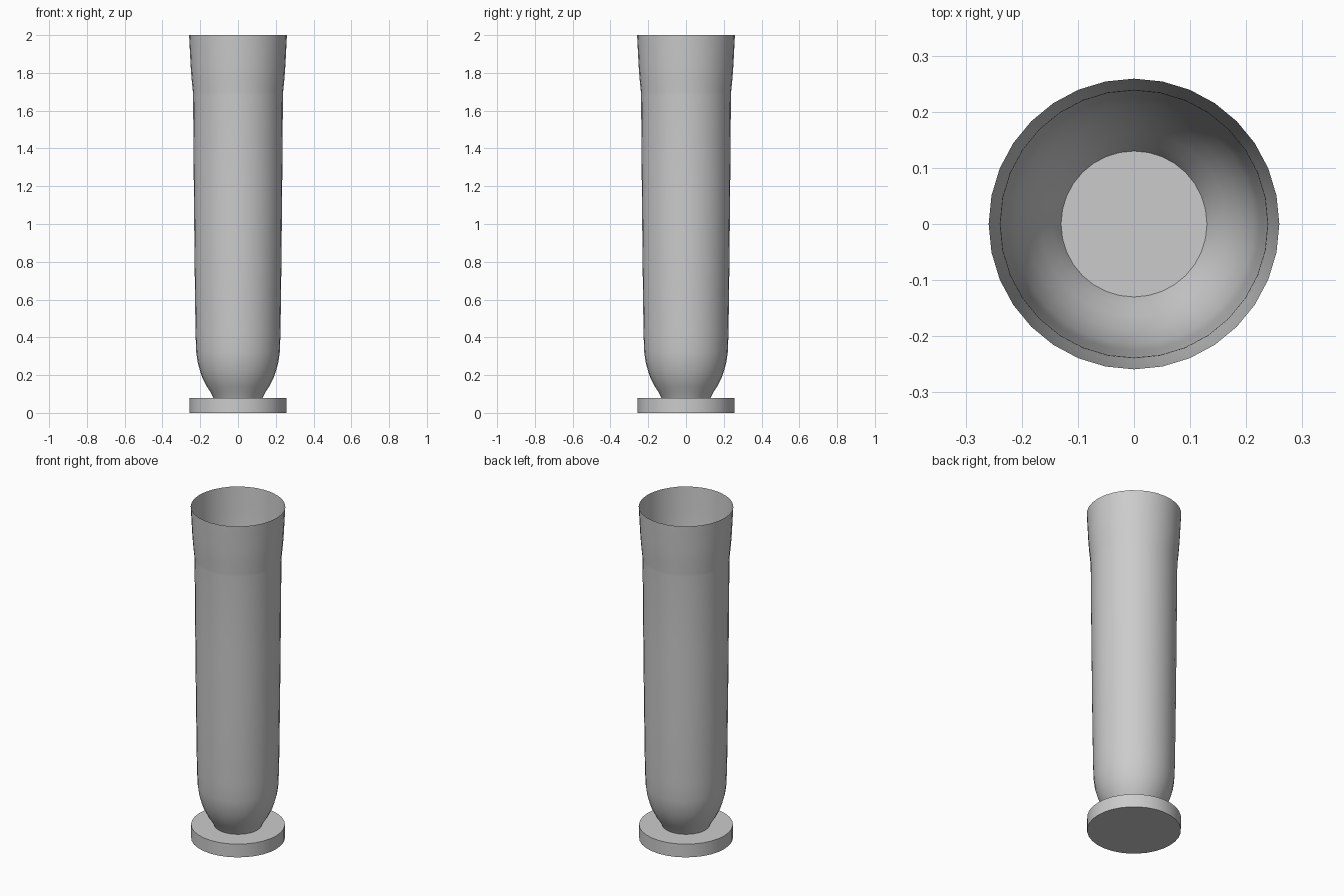
import bpy, bmesh, math

if "Cube" in bpy.data.objects:
    bpy.data.objects.remove(bpy.data.objects["Cube"], do_unlink=True)

SIDES = 32

grey = bpy.data.materials.new("plain grey")
grey.use_nodes = True
colour = (0.6, 0.6, 0.6, 1)
grey.diffuse_color = colour
grey.node_tree.nodes["Principled BSDF"].inputs["Base Color"].default_value = colour


def lathe(name, profile, sides, angle):
    """Revolve (radius, height) points about z; radius 0 closes the end."""
    bm = bmesh.new()
    verts = [bm.verts.new((r, 0, z)) for r, z in profile]
    edges = [bm.edges.new(pair) for pair in zip(verts, verts[1:])]
    bmesh.ops.spin(bm, geom=verts + edges, cent=(0, 0, 0), axis=(0, 0, 1),
                   angle=math.tau, steps=sides, use_duplicate=False)
    bmesh.ops.remove_doubles(bm, verts=bm.verts, dist=0.0005)
    bmesh.ops.recalc_face_normals(bm, faces=bm.faces)
    # keep the open shell facing outwards
    side = max(bm.faces, key=lambda f: f.calc_area() * (abs(f.normal.z) < 0.5))
    if side.normal.dot(side.calc_center_median()) < side.normal.z * side.calc_center_median().z:
        bmesh.ops.reverse_faces(bm, faces=bm.faces)
    mesh = bpy.data.meshes.new(name)
    bm.to_mesh(mesh)
    bm.free()
    mesh.materials.append(grey)
    obj = bpy.data.objects.new(name, mesh)
    bpy.context.collection.objects.link(obj)
    bpy.ops.object.select_all(action="DESELECT")
    obj.select_set(True)
    bpy.context.view_layer.objects.active = obj
    bpy.ops.object.shade_smooth_by_angle(angle=math.radians(angle))
    return obj


# Round foot plate
lathe("foot_disc", [(0, 0), (0.257, 0), (0.257, 0.08), (0, 0.08)], SIDES, 30)

# Thin open vessel: rounded base, slightly tapering wall, flared mouth
lathe("vessel_shell", [
    (0.13, 0.08), (0.145, 0.11), (0.165, 0.14), (0.19, 0.19), (0.202, 0.225),
    (0.214, 0.27), (0.221, 0.32), (0.225, 0.42), (0.23, 0.8), (0.234, 1.2),
    (0.238, 1.685), (0.239, 1.70), (0.246, 1.77), (0.251, 1.84), (0.259, 2.0),
], SIDES, 40)
